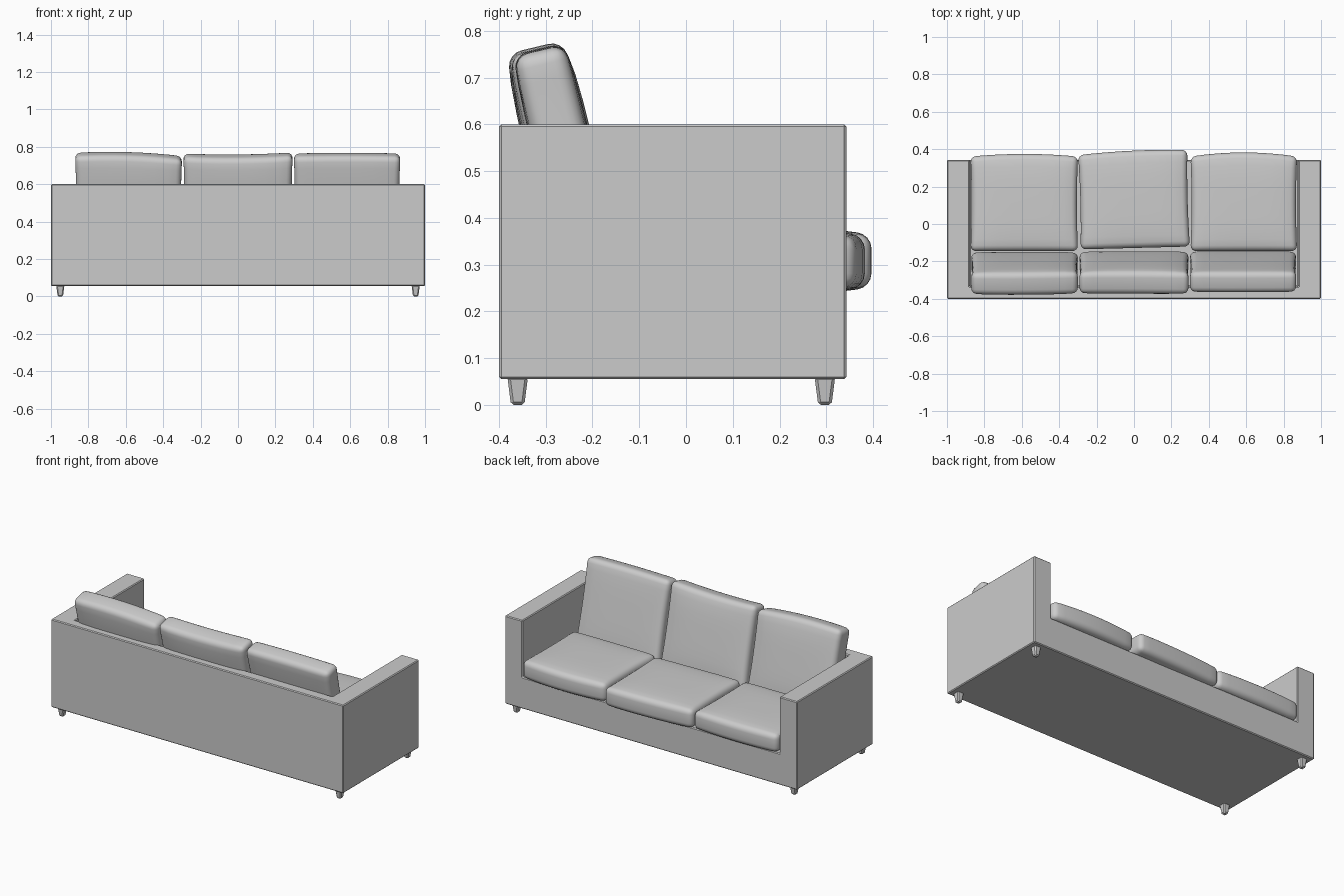
import bpy, bmesh, math
from mathutils import Vector

if "Cube" in bpy.data.objects:
    bpy.data.objects.remove(bpy.data.objects["Cube"])


def new_object(name, bm):
    mesh = bpy.data.meshes.new(name)
    bm.to_mesh(mesh)
    bm.free()
    ob = bpy.data.objects.new(name, mesh)
    bpy.context.collection.objects.link(ob)
    return ob


def box(name, lo, hi):
    lo, hi = Vector(lo), Vector(hi)
    bm = bmesh.new()
    bmesh.ops.create_cube(bm, size=1)
    for v in bm.verts:
        v.co = (lo + hi) / 2 + v.co * (hi - lo)
    return new_object(name, bm)


def bevel(ob, width, segments):
    m = ob.modifiers.new("Bevel", "BEVEL")
    m.width, m.segments = width, segments
    m.limit_method, m.angle_limit = "ANGLE", math.radians(50)


def cushion(name, size, loc, rot, bulge, skew=0.0, crown=0.012):
    """Puffed box; local +y is its free edge, bulged outward and skewed."""
    sx, sy, sz = (s / 2 for s in size)
    bm = bmesh.new()
    bmesh.ops.create_cube(bm, size=2)
    flat = [e for e in bm.edges if abs(e.verts[0].co.z - e.verts[1].co.z) < 0.1]
    bmesh.ops.subdivide_edges(bm, edges=flat, cuts=7, use_grid_fill=True)
    for v in bm.verts:
        u, w, t = v.co
        puff = (1 - u ** 4) * (1 - w ** 4)
        y = w * sy
        if w > 0:
            y += w * (bulge * (1 - u * u) + skew * u)
        v.co = (u * (sx - 0.006 * (1 - w * w)), y, t * (sz + crown * puff))
    ob = new_object(name, bm)
    ob.location = loc
    ob.rotation_euler = [math.radians(a) for a in rot]
    bevel(ob, 0.03, 4)
    for p in ob.data.polygons:
        p.use_smooth = True
    return ob


# Frame: one block with the seating space cut out
frame = box("frame", (-1, -0.4, 0.055), (1, 0.343, 0.6))
cutter = box("seat_cutter", (-0.88, -0.335, 0.25), (0.88, 0.6, 0.8))
cutter.hide_render = True
cutter.hide_viewport = True
cut = frame.modifiers.new("Cut", "BOOLEAN")
cut.operation, cut.object, cut.solver = "DIFFERENCE", cutter, "EXACT"
bevel(frame, 0.005, 1)

# Tapered legs with chamfered corners
for side, x in (("left", -0.95), ("right", 0.95)):
    for end, y in (("front", -0.36), ("rear", 0.297)):
        leg = box(f"{end}_{side}_leg", (-0.022, -0.022, 0), (0.022, 0.022, 0.06))
        for v in leg.data.vertices:
            if v.co.z < 0.01:
                v.co.x *= 0.65
                v.co.y *= 0.65
        leg.location = (x, y, 0)
        m = leg.modifiers.new("Chamfer", "BEVEL")
        m.width, m.segments = 0.006, 1
        m.limit_method, m.angle_limit = "ANGLE", math.radians(30)

# Seat cushions
cushion("seat_cushion_left", (0.575, 0.505, 0.112), (-0.587, 0.108, 0.307), (0, 0, 0), 0.014)
cushion("seat_cushion_middle", (0.585, 0.51, 0.115), (0, 0.127, 0.308), (0, 0, 1.5), 0.01, 0.006)
cushion("seat_cushion_right", (0.57, 0.505, 0.112), (0.587, 0.108, 0.307), (0, 0, 0), 0.022)

# Back cushions leaning on the back wall
lean = 103.4
cushion("back_cushion_left", (0.572, 0.5, 0.12), (-0.585, -0.262, 0.508), (lean, 0, 0), 0.013, -0.009)
cushion("back_cushion_middle", (0.585, 0.51, 0.12), (0, -0.26, 0.511), (lean, 0, 0), -0.008, 0.003)
cushion("back_cushion_right", (0.57, 0.508, 0.112), (0.583, -0.255, 0.51), (lean, 0, 0), 0.004, 0.0, 0.007)
